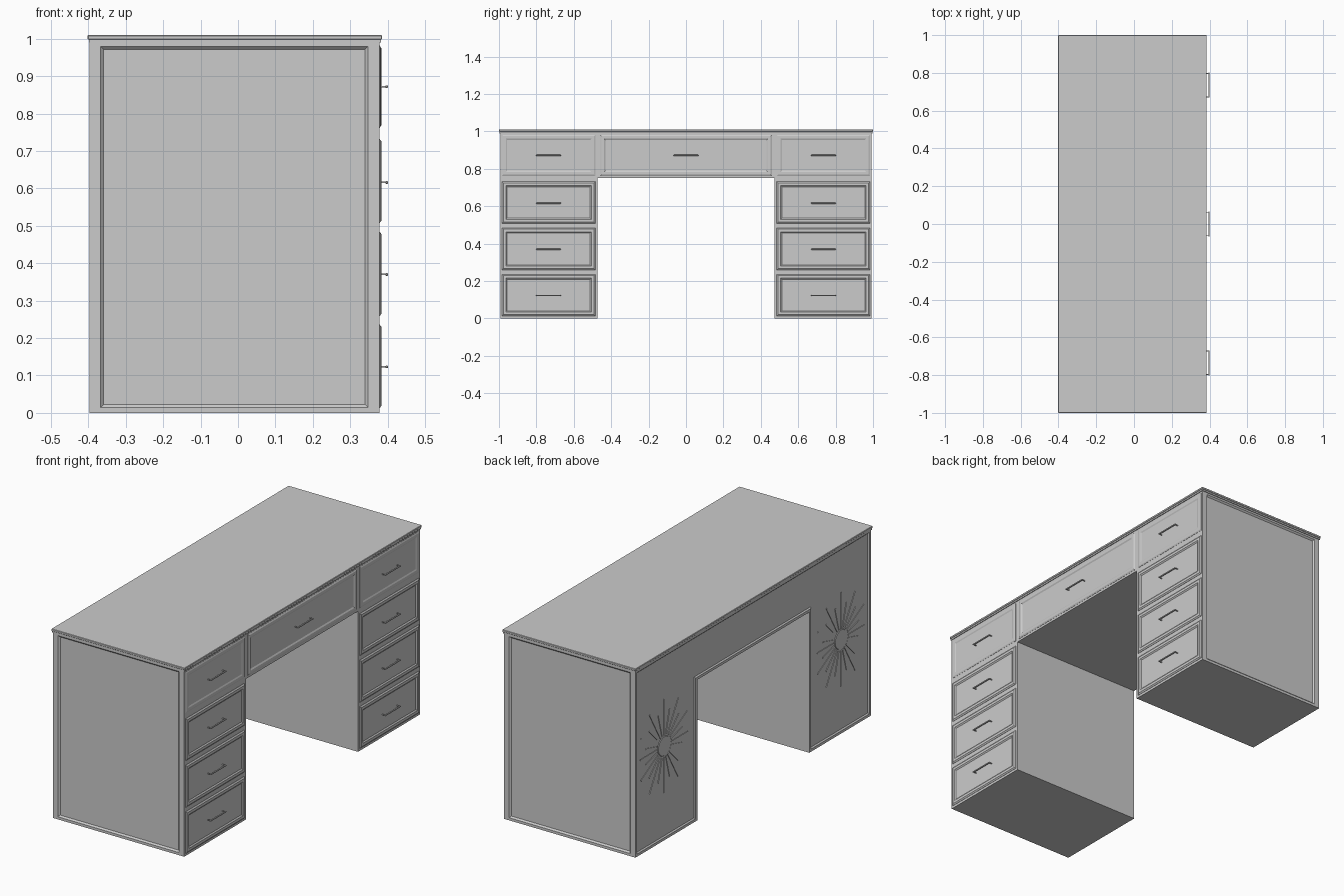
import bpy, bmesh, math
from mathutils import Matrix, Vector

if "Cube" in bpy.data.objects:
    bpy.data.objects.remove(bpy.data.objects["Cube"])


def finish(bm, name):
    bmesh.ops.recalc_face_normals(bm, faces=bm.faces)
    me = bpy.data.meshes.new(name)
    bm.to_mesh(me)
    bm.free()
    ob = bpy.data.objects.new(name, me)
    bpy.context.collection.objects.link(ob)
    return ob


def add_box(bm, x, y, z, rot=Matrix()):
    """Box from (min, max) ranges, optionally transformed."""
    c = Vector([(r[0] + r[1]) / 2 for r in (x, y, z)])
    s = [r[1] - r[0] for r in (x, y, z)] + [1]
    bmesh.ops.create_cube(bm, size=1, matrix=rot @ Matrix.Translation(c) @ Matrix.Diagonal(s))


def face_towards(bm, direction):
    """Outermost face pointing along the direction."""
    bm.normal_update()
    d = Vector(direction)
    return max((f for f in bm.faces if f.normal.dot(d) > 0.99),
               key=lambda f: f.calc_center_median().dot(d))


def inset(bm, face, width, depth=0):
    bmesh.ops.inset_individual(bm, faces=[face], thickness=width, depth=depth,
                               use_even_offset=True)


# Carcass: kneehole profile extruded front to back
XB, XF, W, K = -0.397, 0.378, 0.993, 0.472
bm = bmesh.new()
profile = [(-W, 0), (-K, 0), (-K, 0.75), (K, 0.75), (K, 0), (W, 0), (W, 0.996), (-W, 0.996)]
base = bm.faces.new([bm.verts.new((XB, y, z)) for y, z in profile])
ext = bmesh.ops.extrude_face_region(bm, geom=[base], use_keep_orig=True)
bmesh.ops.translate(bm, vec=(XF - XB, 0, 0),
                    verts=[v for v in ext["geom"] if isinstance(v, bmesh.types.BMVert)])
bmesh.ops.recalc_face_normals(bm, faces=bm.faces)

# Recessed panels on both ends, with narrow top and bottom rails
for side in (-1, 1):
    f = face_towards(bm, (0, side, 0))
    inset(bm, f, 0.03)
    for v in f.verts:
        v.co.z = 0.014 if v.co.z < 0.5 else 0.98
    inset(bm, f, 0.008, -0.008)

# Shallow recess across the back
f = face_towards(bm, (-1, 0, 0))
inset(bm, f, 0.014)
inset(bm, f, 0.006, -0.006)
finish(bm, "carcass")

# Desk top with a stepped edge
bm = bmesh.new()
add_box(bm, (-0.402, 0.385), (-1, 1), (0.998, 1.01))
bmesh.ops.bevel(bm, geom=list(bm.edges), offset=0.002, segments=1, affect='EDGES')
add_box(bm, (-0.399, 0.382), (-0.997, 0.997), (0.99, 0.999))
finish(bm, "desk_top")


def drawer(name, y0, y1, z0, z1, raise_by):
    """Drawer front with chamfered rim and recessed panel."""
    bm = bmesh.new()
    add_box(bm, (0.36, XF + 0.001), (y0, y1), (z0, z1))
    f = face_towards(bm, (1, 0, 0))
    inset(bm, f, 0.007, raise_by)
    inset(bm, f, 0.014)
    inset(bm, f, 0.007, -raise_by)
    finish(bm, name + "_front")


def handle(name, y, z):
    """Bar pull on two thin posts."""
    bm = bmesh.new()
    add_box(bm, (0.394, 0.401), (y - 0.066, y + 0.066), (z - 0.0035, z + 0.0035))
    bmesh.ops.bevel(bm, geom=list(bm.edges), offset=0.0015, segments=1, affect='EDGES')
    for s in (-1, 1):
        add_box(bm, (0.375, 0.396), (y + s * 0.062 - 0.002, y + s * 0.062 + 0.002),
                (z - 0.002, z + 0.002))
    finish(bm, name + "_handle")


# Pedestal drawers
rows = [(0.013, 0.236, 0.123), (0.259, 0.484, 0.37), (0.508, 0.732, 0.616), (0.762, 0.982, 0.872)]
for side, label in ((-1, "left"), (1, "right")):
    ya, yb = sorted((side * 0.485, side * 0.984))
    for i, (z0, z1, zh) in enumerate(rows):
        name = f"{label}_drawer_{i + 1}"
        drawer(name, ya, yb, z0, z1, 0.005 if i < 3 else 0.003)
        handle(name, side * 0.735, zh)

# Wide centre drawer
drawer("centre_drawer", -0.459, 0.459, 0.762, 0.982, 0.004)
handle("centre_drawer", 0, 0.872)

# Low-relief sunbursts on the back of each pedestal
XP = XB + 0.006
for side, label in ((-1, "left"), (1, "right")):
    bm = bmesh.new()
    place = Matrix.Translation((XP, side * 0.745, 0.5))
    for i in range(24):
        a = i * math.tau / 24
        length = (0.2 + 0.05 * abs(math.cos(a))) * (1, 0.75)[i % 2]
        add_box(bm, (-0.003, 0.002), (-0.003, 0.003), (0.06, length),
                place @ Matrix.Rotation(a, 4, 'X'))
    bmesh.ops.create_cone(bm, cap_ends=True, segments=32, radius1=0.055, radius2=0.05, depth=0.006,
                          matrix=place @ Matrix.Rotation(-math.pi / 2, 4, 'Y'))
    finish(bm, label + "_sunburst")
